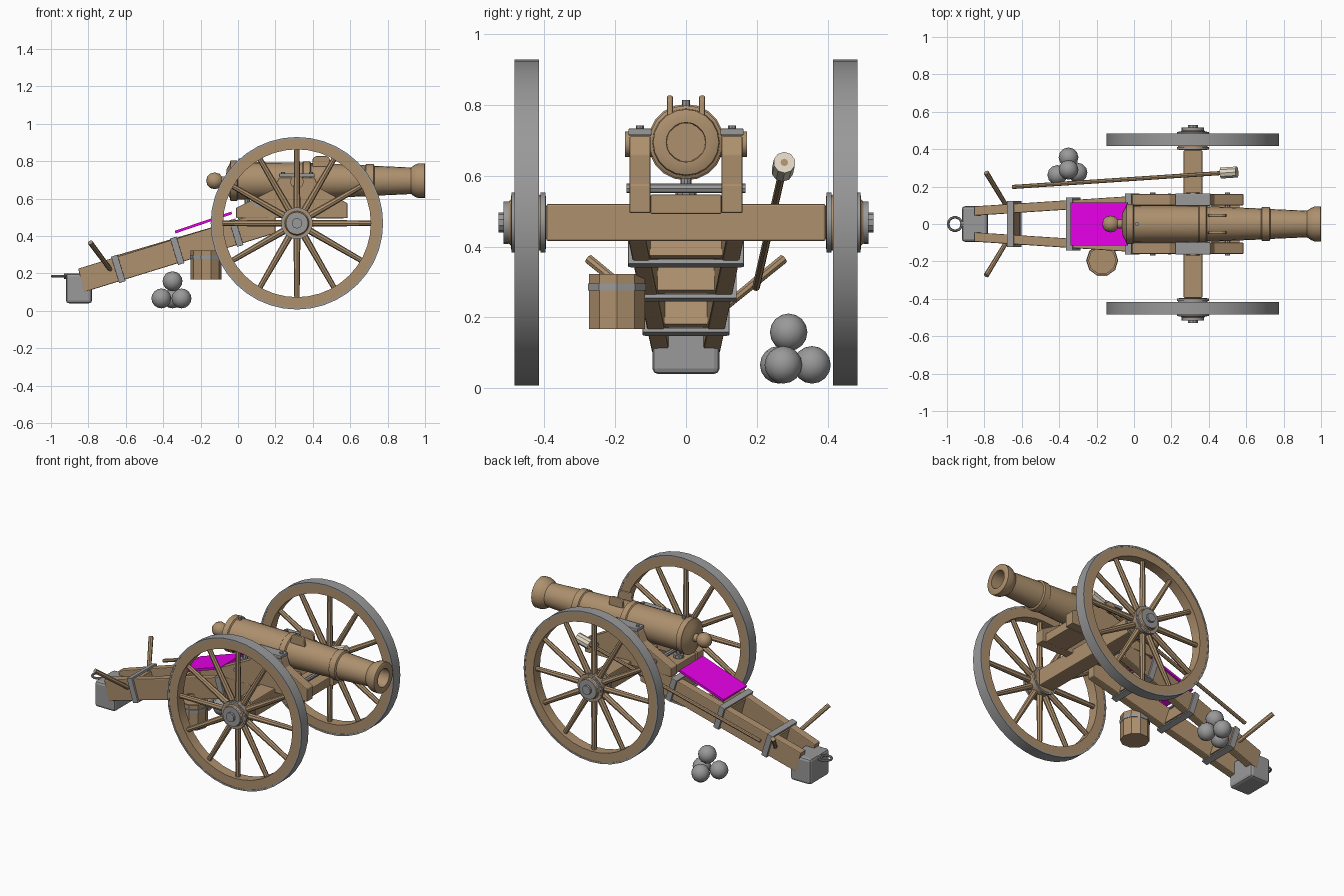
import bpy, bmesh, math
from mathutils import Vector, Matrix

if "Cube" in bpy.data.objects:
    bpy.data.objects.remove(bpy.data.objects["Cube"])


def material(name, r, g, b):
    m = bpy.data.materials.new(name)
    m.use_nodes = True
    m.diffuse_color = (r, g, b, 1)
    m.node_tree.nodes["Principled BSDF"].inputs["Base Color"].default_value = (r, g, b, 1)
    return m


WOOD = material("brown wood", .42, .28, .155)
IRON = material("grey iron", .32, .32, .32)
CREAM = material("cream fleece", .75, .68, .55)
MAGENTA = material("magenta panel", 1, 0, 1)


def finish(bm, name, mat, bevel=0, smooth=True):
    bmesh.ops.recalc_face_normals(bm, faces=bm.faces)
    mesh = bpy.data.meshes.new(name)
    bm.to_mesh(mesh)
    bm.free()
    obj = bpy.data.objects.new(name, mesh)
    bpy.context.collection.objects.link(obj)
    mesh.materials.append(mat)
    if bevel:
        mod = obj.modifiers.new("bevel", 'BEVEL')
        mod.width, mod.segments = bevel, 2
    if smooth:
        bpy.ops.object.select_all(action='DESELECT')
        obj.select_set(True)
        bpy.context.view_layer.objects.active = obj
        bpy.ops.object.shade_smooth_by_angle(angle=math.radians(35))
    return obj


def box(name, mat, centre, size, tilt=0, bevel=0):
    bm = bmesh.new()
    mtx = Matrix.Translation(centre) @ Matrix.Rotation(-tilt, 4, 'Y') @ Matrix.Diagonal((*size, 1))
    bmesh.ops.create_cube(bm, size=1, matrix=mtx)
    return finish(bm, name, mat, bevel, False)


def rod(name, mat, a, b, r1, r2=None, sides=8):
    a, b = Vector(a), Vector(b)
    d = b - a
    bm = bmesh.new()
    mtx = Matrix.Translation((a + b) / 2) @ d.to_track_quat('Z', 'Y').to_matrix().to_4x4()
    bmesh.ops.create_cone(bm, cap_ends=True, segments=sides, radius1=r1,
                          radius2=r1 if r2 is None else r2, depth=d.length, matrix=mtx)
    return finish(bm, name, mat, 0, sides > 8)


def lathe(name, mat, profile, origin, axis, sides, closed=False):
    """Spin (distance along axis, radius) points around an axis."""
    q = Vector(axis).to_track_quat('Z', 'Y').to_matrix().to_4x4()
    mtx = Matrix.Translation(origin) @ q
    bm = bmesh.new()
    v = [bm.verts.new(mtx @ Vector((r, 0, t))) for t, r in profile]
    edges = [bm.edges.new(p) for p in zip(v, v[1:])]
    if closed:
        edges.append(bm.edges.new((v[-1], v[0])))
    bmesh.ops.spin(bm, geom=v + edges, cent=origin, axis=Vector(axis),
                   angle=math.tau, steps=sides, use_merge=True)
    bmesh.ops.remove_doubles(bm, verts=bm.verts, dist=.0005)
    return finish(bm, name, mat)


def prism(name, mat, outline, y0, y1, slant=0, bevel=0):
    """Extrude an x-z outline between two y values that drift along x."""
    bm = bmesh.new()
    rows = [[bm.verts.new((x, y + slant * x, z)) for x, z in outline] for y in (y0, y1)]
    bm.faces.new(rows[0])
    bm.faces.new(rows[1])
    n = len(outline)
    for i in range(n):
        j = (i + 1) % n
        bm.faces.new((rows[0][i], rows[0][j], rows[1][j], rows[1][i]))
    return finish(bm, name, mat, bevel, False)


# Barrel with knob, reinforcing rings, flared muzzle and bore
lathe("barrel", WOOD, [
    (-.17, 0), (-.165, .022), (-.15, .038), (-.125, .045), (-.1, .038), (-.087, .024),
    (-.065, .024), (-.06, .065), (-.045, .09), (-.04, .108), (-.005, .108), (0, .1),
    (.345, .098), (.35, .104), (.385, .104), (.39, .095), (.68, .083), (.685, .09),
    (.725, .09), (.73, .08), (.925, .071), (.945, .085), (.965, .093), (.998, .093),
    (1, .09), (1, .056), (.8, .054), (.8, 0)], (0, 0, .695), (1, 0, 0), 20)
rod("trunnions", WOOD, (.315, -.172, .69), (.315, .172, .69), .036, sides=14)
rod("vent", IRON, (.015, 0, .78), (.015, 0, .815), .011)
rod("elevating_screw", IRON, (.05, 0, .48), (.05, 0, .61), .016, sides=10)
rod("screw_collar", IRON, (.05, 0, .545), (.05, 0, .565), .03, sides=10)

# Cheeks, axle and transom
box("axle", WOOD, (.315, 0, .468), (.1, .79, .105), bevel=.006)
box("front_transom", WOOD, (.49, 0, .52), (.15, .2, .055), bevel=.004)
box("rear_transom", WOOD, (.06, 0, .515), (.12, .22, .05), bevel=.004)
for x in (.1, .5):
    rod("through_bolt", IRON, (x, -.168, .565), (x, .168, .565), .014)

slope = math.atan(.307)
cheek = [(-.01, .495), (.585, .495), (.585, .575), (.43, .66), (.41, .712), (.22, .712),
         (.19, .65), (-.01, .55)]
beam = [(-.855, .225), (-.822, .1), (.2, .415), (.2, .5), (.04, .5)]

for s in (-1, 1):
    prism("cheek", WOOD, cheek, s * .1, s * .16, bevel=.004)
    prism("trail_beam", WOOD, beam, s * .1, s * .15, s * .065, bevel=.005)
    box("cap_square", IRON, (.315, s * .13, .724), (.19, .066, .02), bevel=.004)
    for e in (-1, 1):
        rod("cap_bolt", IRON, (.315 + e * .075, s * .13, .73), (.315 + e * .075, s * .13, .742), .011)
    # Lifting handles on the barrel
    prism("lifting_handle", WOOD, [(.395, .77), (.4, .815), (.415, .827), (.475, .827),
                                   (.49, .815), (.495, .77)], s * .037, s * .054, bevel=.005)
    # Hand levers at the trail end
    rod("hand_lever", WOOD, (-.675, s * .085, .21), (-.79, s * .275, .365), .012, .014)

    # Wheel: iron tyre, wooden rim, hub, bands and spokes
    hub = Vector((.315, s * .45, .468))
    out = (0, s, 0)
    lathe("wheel_tyre", IRON, [(-.034, .451), (.034, .451), (.034, .461), (-.034, .461)],
          hub, out, 40, True)
    lathe("wheel_rim", WOOD, [(-.032, .395), (.032, .395), (.032, .453), (-.032, .453)],
          hub, out, 40, True)
    lathe("hub", WOOD, [(-.055, 0), (-.055, .075), (-.03, .08), (.03, .08), (.05, .06),
                        (.062, .055), (.062, 0)], hub, out, 20)
    for t, r in ((-.046, .085), (.036, .085), (.058, .06)):
        rod("hub_band", IRON, hub + Vector((0, s * (t - .007), 0)),
            hub + Vector((0, s * (t + .007), 0)), r, sides=20)
    rod("hub_face", WOOD, hub + Vector((0, s * .04, 0)), hub + Vector((0, s * .0445, 0)), .076, sides=20)
    rod("axle_cap", IRON, hub, hub + Vector((0, s * .08, 0)), .028, sides=10)
    for i in range(12):
        a = i * math.tau / 12
        d = Vector((math.sin(a), 0, math.cos(a)))
        rod("spoke", WOOD, hub + d * .06, hub + d * .41, .019, .014)

# Straps around the trail, with cross pieces between the beams
for x in (-.64, -.325, -.01):
    z = .227 + .307 * (x + .63)
    half = .157 + .065 * x
    for e in (-1, 1):
        up = Vector((-math.sin(slope), 0, math.cos(slope))) * e * .068
        box("strap_plate", IRON, Vector((x, 0, z)) + up, (.036, half * 2, .012), slope)
        box("strap_side", IRON, (x, e * half, z), (.036, .014, .148), slope, .002)
    box("trail_transom", WOOD, (x, 0, z), (.035, half * 2 - .07, .1), slope)

# Tail shoe and towing ring
box("tail_shoe", IRON, (-.85, 0, .12), (.14, .19, .16), bevel=.016)
rod("ring_shank", IRON, (-.93, 0, .185), (-.89, 0, .185), .014)
lathe("towing_ring", IRON, [(.007 * math.sin(i * math.tau / 8), .036 + .007 * math.cos(i * math.tau / 8))
                            for i in range(8)], (-.957, 0, .185), (0, 0, 1), 18, True)

# Sloping panel over the trail
box("sloping_panel", MAGENTA, (-.185, 0, .472), (.32, .23, .014), math.atan(.34))

# Rammer beside the carriage
foot, tip = Vector((-.65, .198, .285)), Vector((.55, .278, .638))
rod("rammer_pole", WOOD, foot, tip, .011)
rod("rammer_head", CREAM, foot.lerp(tip, .93), tip, .031, sides=10)

# Bucket
lathe("bucket", WOOD, [(0, 0), (0, .083), (.155, .083), (.155, .072), (.14, .072), (.14, 0)],
      (-.17, -.195, .168), (0, 0, 1), 10)
lathe("bucket_band", IRON, [(0, .08), (0, .086), (.02, .086), (.02, .08)],
      (-.17, -.195, .276), (0, 0, 1), 10, True)

# Stack of shot
for p in ((-.41, .262, .066), (-.302, .275, .066), (-.35, .356, .066), (-.35, .29, .158)):
    bm = bmesh.new()
    bmesh.ops.create_uvsphere(bm, u_segments=12, v_segments=8, radius=.053,
                              matrix=Matrix.Translation(p))
    finish(bm, "shot_ball", IRON)
